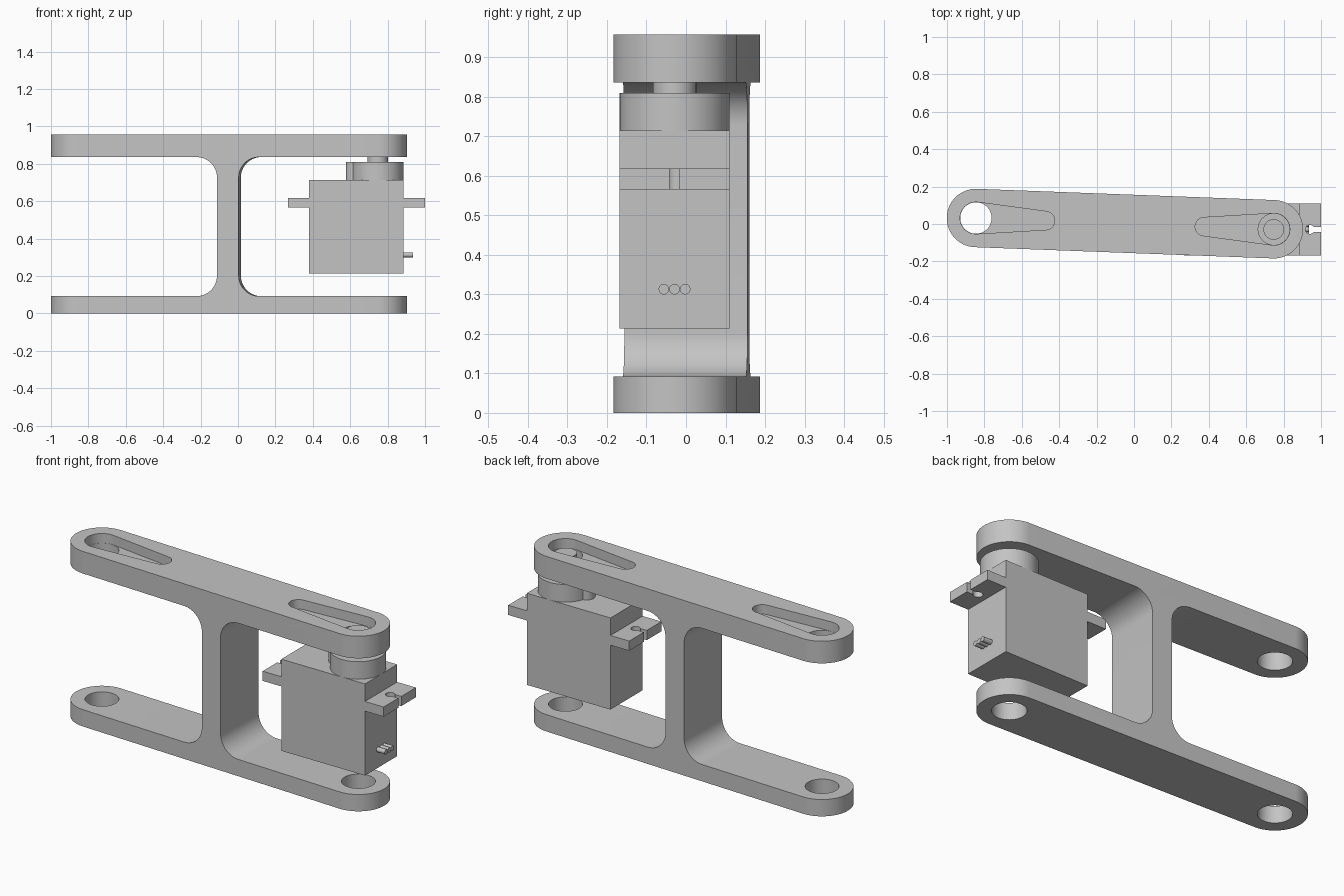
import bpy
import bmesh
from math import pi, cos, sin, atan2, acos, hypot, radians
from mathutils import Matrix

if "Cube" in bpy.data.objects:
    bpy.data.objects.remove(bpy.data.objects["Cube"], do_unlink=True)

grey = bpy.data.materials.new("plain grey")
grey.use_nodes = True
grey.diffuse_color = (0.55, 0.55, 0.55, 1)
grey.node_tree.nodes["Principled BSDF"].inputs["Base Color"].default_value = grey.diffuse_color


def prism(name, points, low, high, matrix=None):
    """Extrude an anticlockwise outline from low to high, then transform it."""
    bm = bmesh.new()
    base = bm.faces.new([bm.verts.new((x, y, low)) for x, y in points])
    ext = bmesh.ops.extrude_face_region(bm, geom=[base])
    verts = [v for v in ext["geom"] if isinstance(v, bmesh.types.BMVert)]
    bmesh.ops.translate(bm, vec=(0, 0, high - low), verts=verts)
    bmesh.ops.recalc_face_normals(bm, faces=bm.faces)
    if matrix:
        bm.transform(matrix)
    mesh = bpy.data.meshes.new(name)
    bm.to_mesh(mesh)
    bm.free()
    mesh.materials.append(grey)
    obj = bpy.data.objects.new(name, mesh)
    bpy.context.collection.objects.link(obj)
    return obj


def arc(centre, r, start, end, steps):
    return [(centre[0] + r * cos(start + (end - start) * i / steps),
             centre[1] + r * sin(start + (end - start) * i / steps))
            for i in range(steps + 1)]


def circle(centre, r, steps=64):
    return arc(centre, r, 0, 2 * pi, steps)[:-1]


def capsule(a, ra, b, rb, steps=40):
    """Outline around two circles joined by their outer tangents."""
    dx, dy = b[0] - a[0], b[1] - a[1]
    ang, spread = atan2(dy, dx), acos((ra - rb) / hypot(dx, dy))
    return (arc(b, rb, ang - spread, ang + spread, steps)
            + arc(a, ra, ang + spread, ang - spread + 2 * pi, steps))


def rect(x0, x1, y0, y1):
    return [(x0, y0), (x1, y0), (x1, y1), (x0, y1)]


def boolean(target, cutter, operation):
    mod = target.modifiers.new("cut", "BOOLEAN")
    mod.operation, mod.object, mod.solver = operation, cutter, "EXACT"
    bpy.context.view_layer.objects.active = target
    bpy.ops.object.modifier_apply(modifier=mod.name)
    bpy.data.objects.remove(cutter, do_unlink=True)


def smooth(obj):
    bpy.ops.object.select_all(action="DESELECT")
    obj.select_set(True)
    bpy.context.view_layer.objects.active = obj
    bpy.ops.object.shade_smooth_by_angle(angle=radians(30))


# Linkage arm: I-shaped side profile trimmed to a round-ended plan
LEFT, RIGHT = (-0.845, 0.032), (0.748, -0.028)
LOW, UNDER, TOP = 0.092, 0.836, 0.957
WEB, FILLET = 0.058, 0.11
tilt = atan2(RIGHT[1] - LEFT[1], RIGHT[0] - LEFT[0])
middle = ((LEFT[0] + RIGHT[0]) / 2, (LEFT[1] + RIGHT[1]) / 2, 0)

inner = WEB + FILLET
right_half = [(1.2, 0), (1.2, LOW)]
right_half += arc((inner, LOW + FILLET), FILLET, 1.5 * pi, pi, 16)
right_half += arc((inner, UNDER - FILLET), FILLET, pi, pi / 2, 16)
right_half += [(1.2, UNDER), (1.2, TOP)]
profile = right_half + [(-x, z) for x, z in reversed(right_half)]
stand = (Matrix.Translation(middle) @ Matrix.Rotation(tilt, 4, "Z")
         @ Matrix.Rotation(pi / 2, 4, "X"))
arm = prism("linkage_arm", profile, -0.4, 0.4, stand)
boolean(arm, prism("plan", capsule(LEFT, 0.156, RIGHT, 0.156), -0.2, 1.2), "INTERSECT")

# Pivot holes and tapered horn pockets in the upper bar
for end, tip in ((LEFT, (-0.473, 0.018)), (RIGHT, (0.376, -0.014))):
    boolean(arm, prism("pocket", capsule(end, 0.085, tip, 0.049), 0.905, 1.2), "DIFFERENCE")
    boolean(arm, prism("hole", circle(end, 0.084), -0.2, 1.2), "DIFFERENCE")
smooth(arm)

# Servo case
MID, HALF, FRONT, BACK = 0.6325, 0.253, -0.168, 0.11
AXIS = (0.747, -0.029)
prism("servo_case", rect(MID - HALF, MID + HALF, FRONT, BACK), 0.213, 0.714)

# Mounting tabs with open keyhole slots
for side, label in ((1, "left"), (-1, "right")):
    xs = sorted((MID + side * HALF, MID + side * 0.366))
    tab = prism(label + "_mounting_tab", rect(xs[0], xs[1], FRONT, BACK), 0.565, 0.618)
    hole_x = MID + side * 0.308
    slot = sorted((hole_x, MID + side * 0.5))
    boolean(tab, prism("eye", circle((hole_x, AXIS[1]), 0.024, 32), 0.4, 0.8), "DIFFERENCE")
    boolean(tab, prism("slot", rect(slot[0], slot[1], AXIS[1] - 0.013, AXIS[1] + 0.013),
                       0.4, 0.8), "DIFFERENCE")
    smooth(tab)

# Gear housing with its small side bump
housing = prism("gear_housing", circle(AXIS, 0.139), 0.714, 0.81)
boolean(housing, prism("bump", circle((0.62, AXIS[1]), 0.042, 32), 0.714, 0.81), "UNION")
smooth(housing)

# Output shaft
smooth(prism("output_shaft", circle(AXIS, 0.055, 48), 0.81, 0.92))

# Three cable leads
turn = Matrix.Rotation(pi / 2, 4, "Y")
for i in range(3):
    spot = Matrix.Translation((MID + HALF, AXIS[1] + (i - 1) * 0.027, 0.313))
    smooth(prism("cable_lead_%d" % (i + 1), circle((0, 0), 0.0133, 24), 0, 0.05, spot @ turn))
